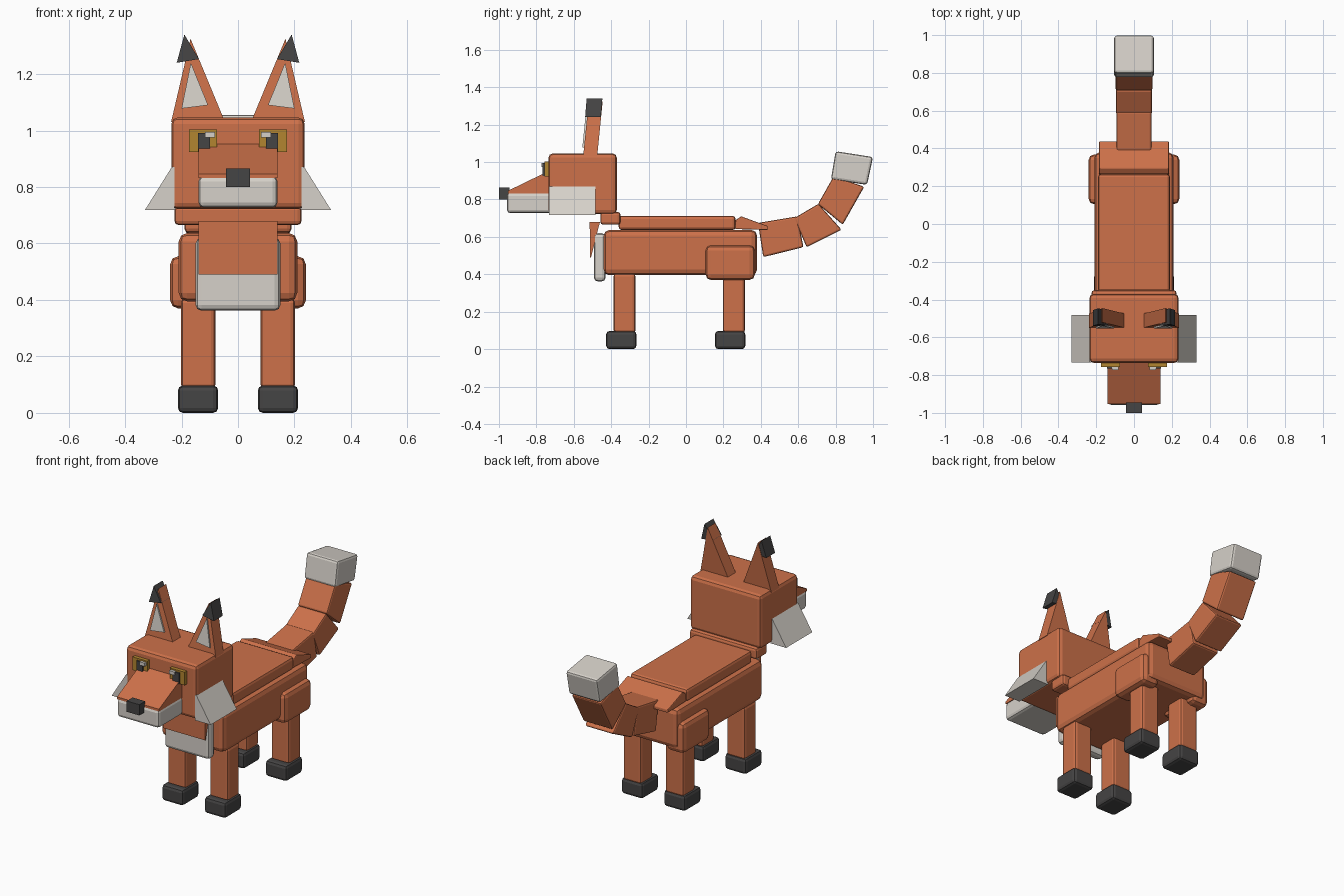
import bpy, bmesh

if "Cube" in bpy.data.objects:
    bpy.data.objects.remove(bpy.data.objects["Cube"])


def material(name, rgb):
    m = bpy.data.materials.new(name)
    m.diffuse_color = (*rgb, 1)
    m.use_nodes = True
    m.node_tree.nodes["Principled BSDF"].inputs["Base Color"].default_value = m.diffuse_color
    return m


ORANGE = material("fox orange", (0.61, 0.165, 0.068))
WHITE = material("cream white", (0.67, 0.635, 0.585))
DARK = material("charcoal", (0.06, 0.058, 0.058))
GOLD = material("eye gold", (0.45, 0.235, 0.03))


def solid(name, ring_a, ring_b, mat, bevel=0.0):
    """Closed solid between two matching rings of points."""
    bm = bmesh.new()
    a = [bm.verts.new(p) for p in ring_a]
    b = [bm.verts.new(p) for p in ring_b]
    n = len(a)
    bm.faces.new(a)
    bm.faces.new(b[::-1])
    for i in range(n):
        j = (i + 1) % n
        bm.faces.new((a[j], a[i], b[i], b[j]))
    bmesh.ops.recalc_face_normals(bm, faces=bm.faces)
    if bevel:
        bmesh.ops.bevel(bm, geom=bm.edges[:], offset=bevel, segments=2,
                        profile=0.5, affect='EDGES', clamp_overlap=True)
    me = bpy.data.meshes.new(name)
    bm.to_mesh(me)
    bm.free()
    me.materials.append(mat)
    ob = bpy.data.objects.new(name, me)
    bpy.context.collection.objects.link(ob)
    return ob


def side_prism(name, yz, x0, x1, mat, bevel=0.0):
    """Side profile (y, z) extruded across x."""
    return solid(name, [(x0, y, z) for y, z in yz],
                 [(x1, y, z) for y, z in yz], mat, bevel)


def front_prism(name, xz, y0, y1, mat, lean=0.0):
    """Front profile (x, z) extruded along y, leaning back with height."""
    def ring(y):
        return [(x, y + lean * (z - 1.03), z) for x, z in xz]
    return solid(name, ring(y0), ring(y1), mat)


def box(name, x, y, z, mat, bevel=0.0):
    return side_prism(name, [(y[0], z[0]), (y[1], z[0]), (y[1], z[1]), (y[0], z[1])],
                      x[0], x[1], mat, bevel)


# torso, back plate, rump and collar
box("body", (-0.21, 0.21), (-0.44, 0.38), (0.395, 0.637), ORANGE, 0.03)
box("back_plate", (-0.19, 0.19), (-0.36, 0.265), (0.637, 0.713), ORANGE, 0.016)
side_prism("rump_plate", [(0.262, 0.642), (0.265, 0.69), (0.295, 0.71),
                          (0.437, 0.658), (0.437, 0.637)],
           -0.185, 0.185, ORANGE, 0.005)
box("collar", (-0.225, 0.225), (-0.458, -0.35), (0.665, 0.733), ORANGE, 0.015)

# chest bib and fluff
box("chest_bib", (-0.15, 0.15), (-0.492, -0.43), (0.362, 0.62), WHITE, 0.02)
side_prism("chest_fluff", [(-0.515, 0.68), (-0.46, 0.68), (-0.508, 0.49), (-0.513, 0.49)],
           -0.14, 0.14, ORANGE)

# head, muzzle and nose
box("head", (-0.236, 0.236), (-0.735, -0.37), (0.722, 1.046), ORANGE, 0.022)
side_prism("upper_muzzle", [(-0.72, 0.832), (-0.953, 0.832), (-0.953, 0.846),
                            (-0.735, 0.952), (-0.72, 0.952)], -0.14, 0.14, ORANGE)
box("lower_muzzle", (-0.14, 0.14), (-0.957, -0.715), (0.727, 0.838), WHITE, 0.018)
box("nose", (-0.042, 0.042), (-1.0, -0.945), (0.80, 0.865), DARK)

# tail: three bent segments and a pale tip
tail = [
    [(0.385, 0.675), (0.595, 0.71), (0.628, 0.545), (0.413, 0.492)],
    [(0.578, 0.70), (0.708, 0.777), (0.832, 0.638), (0.645, 0.545)],
    [(0.705, 0.775), (0.79, 0.925), (0.953, 0.868), (0.838, 0.665)],
]
for i, (profile, w) in enumerate(zip(tail, (0.092, 0.095, 0.098))):
    side_prism(f"tail_segment_{i + 1}", profile, -w, w, ORANGE, 0.01)
side_prism("tail_tip", [(0.80, 1.058), (1.0, 1.027), (0.968, 0.878), (0.775, 0.908)],
           -0.105, 0.105, WHITE, 0.014)

# paired parts
for s, side in ((-1, "left"), (1, "right")):
    def mx(*xs):
        return tuple(s * x for x in xs)

    def mp(pts):
        return [(s * x, z) for x, z in pts]

    # legs and paws
    for where, leg_y, paw_y in (("front", (-0.387, -0.27), (-0.427, -0.265)),
                                ("hind", (0.197, 0.315), (0.155, 0.317))):
        box(f"{side}_{where}_leg", mx(0.08, 0.202), leg_y, (0.085, 0.405), ORANGE, 0.016)
        box(f"{side}_{where}_paw", mx(0.07, 0.213), paw_y, (0, 0.097), DARK, 0.018)
    box(f"{side}_haunch", mx(0.12, 0.24), (0.105, 0.368), (0.37, 0.555), ORANGE, 0.028)

    # cheek tuft
    front_prism(f"{side}_cheek", mp([(0.225, 0.718), (0.33, 0.718), (0.235, 0.87),
                                     (0.225, 0.87)]), -0.732, -0.483, WHITE)

    # ear, inner ear and dark ear tip, all leaning back
    front_prism(f"{side}_ear", mp([(0.237, 1.03), (0.05, 1.04), (0.168, 1.325)]),
                -0.55, -0.475, ORANGE, 0.1)
    front_prism(f"{side}_inner_ear", mp([(0.2, 1.078), (0.106, 1.09), (0.167, 1.24)]),
                -0.559, -0.549, WHITE, 0.1)
    front_prism(f"{side}_ear_tip", mp([(0.217, 1.24), (0.138, 1.253), (0.19, 1.34)]),
                -0.556, -0.472, DARK, 0.08)

    # eye layers
    box(f"{side}_eye", mx(0.075, 0.174), (-0.757, -0.73), (0.924, 1.003), GOLD)
    box(f"{side}_pupil", mx(0.1, 0.142), (-0.766, -0.755), (0.926, 0.992), DARK)
    box(f"{side}_eye_glint", mx(0.082, 0.116), (-0.773, -0.755), (0.975, 0.995), WHITE)
